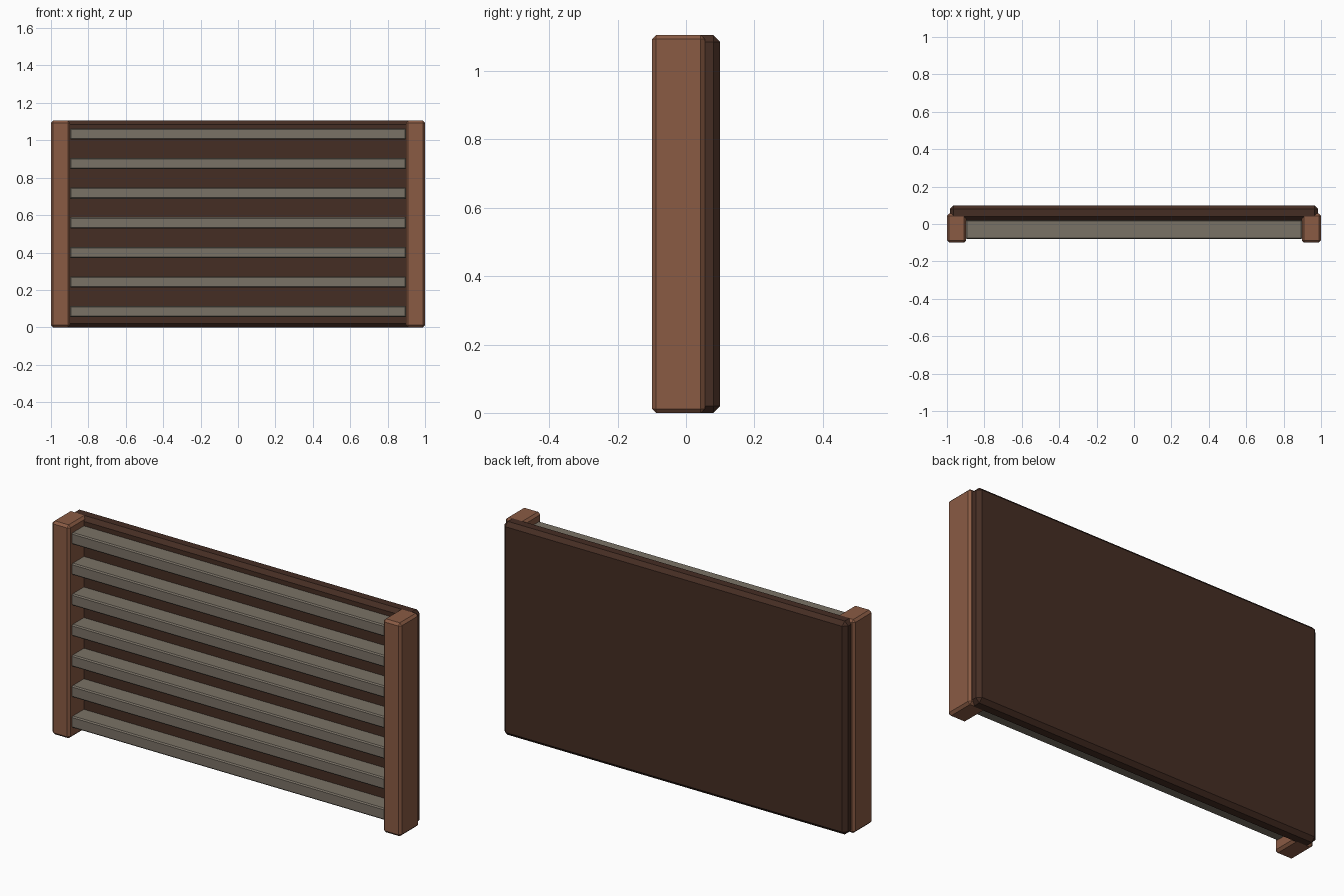
import bpy

if "Cube" in bpy.data.objects:
    bpy.data.objects.remove(bpy.data.objects["Cube"])

def srgb(h):
    out = []
    for i in (0, 2, 4):
        c = int(h[i:i + 2], 16) / 255
        out.append(c / 12.92 if c <= 0.04045 else ((c + 0.055) / 1.055) ** 2.4)
    return (*out, 1.0)

def material(name, h):
    m = bpy.data.materials.new(name)
    m.diffuse_color = srgb(h)
    m.use_nodes = True
    m.node_tree.nodes["Principled BSDF"].inputs["Base Color"].default_value = m.diffuse_color
    return m

post_wood = material("reddish wood", "8a5b44")
panel_wood = material("dark wood", "452d23")
slat_grey = material("weathered grey", "7a7266")

def box(name, lo, hi, bevel, mat):
    """Chamfered box between two corners."""
    bpy.ops.mesh.primitive_cube_add(size=1, location=[(a + b) / 2 for a, b in zip(lo, hi)])
    o = bpy.context.object
    o.name = name
    o.scale = [b - a for a, b in zip(lo, hi)]
    bpy.ops.object.transform_apply(location=False, rotation=False, scale=True)
    mod = o.modifiers.new("chamfer", 'BEVEL')
    mod.width = bevel
    mod.segments = 1
    o.data.materials.append(mat)
    return o

TOP = 1.105

# Back panel
box("back_panel", (-0.985, 0.02, 0), (0.985, 0.10, TOP), 0.02, panel_wood)

# Side posts
box("left_post", (-1.0, -0.10, 0), (-0.897, 0.055, TOP), 0.012, post_wood)
box("right_post", (0.897, -0.10, 0), (1.0, 0.055, TOP), 0.012, post_wood)

# Horizontal slats
for i in range(7):
    z = 0.084 + i * 0.1583
    box(f"slat_{i + 1}", (-0.9, -0.08, z - 0.03), (0.9, 0.022, z + 0.03), 0.006, slat_grey)
